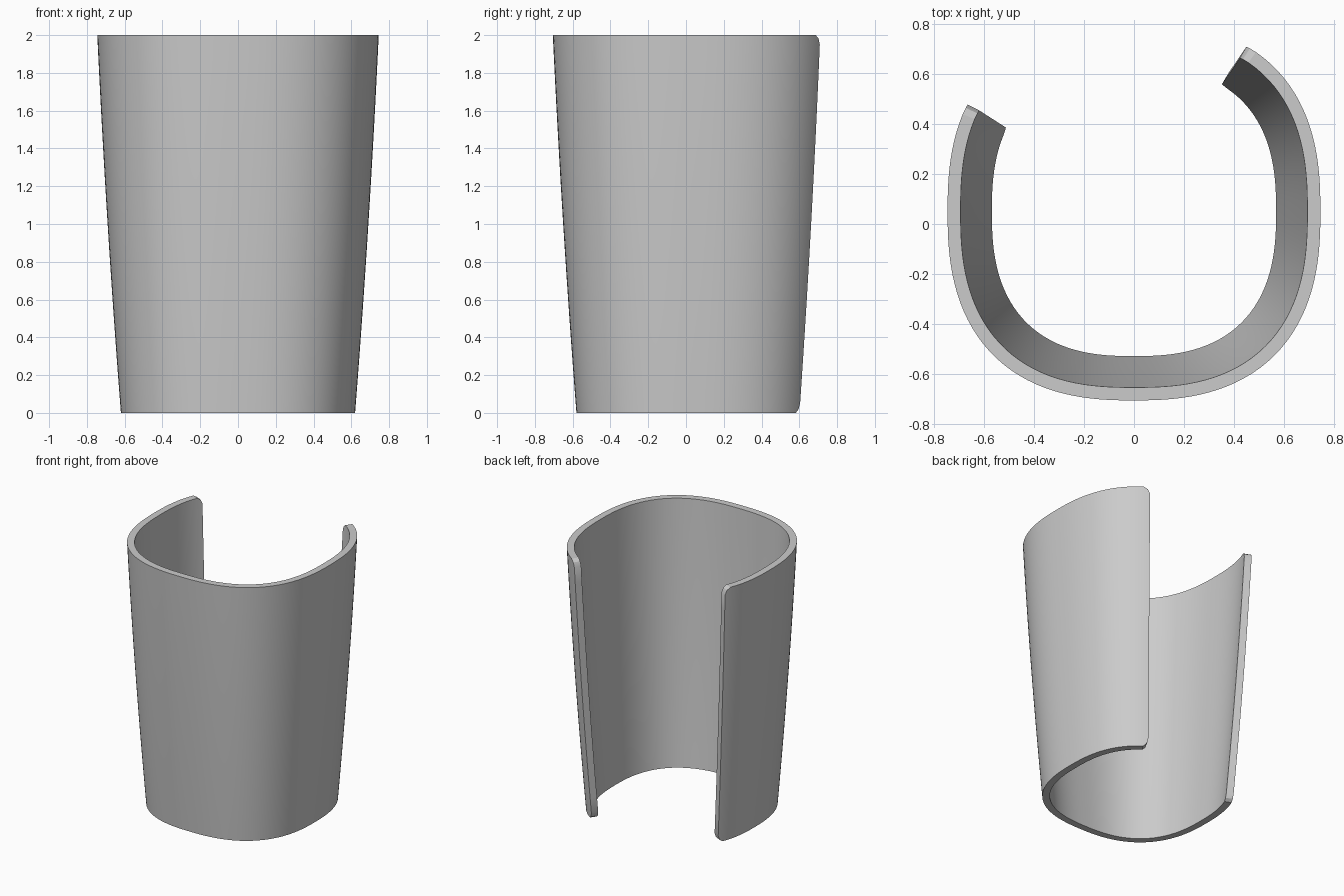
import bpy, bmesh, math
from mathutils import Vector

cube = bpy.data.objects.get("Cube")
if cube:
    bpy.data.objects.remove(cube, do_unlink=True)

HEIGHT, WALL, POWER, CENTRE_Y = 2.0, 0.052, 2.5, 0.05
START, END = math.radians(147.3 - 360), math.radians(55.7)
ROWS, COLS = 16, 96
# Distance from the open edge, and how far the rounded corner cuts in there
CORNER = [(0.0, 0.05), (0.015, 0.018), (0.042, 0.0)]


def wall_point(angle, z, inset):
    """Point on the tapered rounded-square wall, moved inward by inset."""
    t = z / HEIGHT
    flare = 0.125 * (1.25 * t - 0.25 * t * t)
    a, b = 0.62 + flare, 0.63 + flare
    c, s = math.cos(angle), math.sin(angle)
    r = (abs(c / a) ** POWER + abs(s / b) ** POWER) ** (-1 / POWER)
    x, y = r * c, r * s
    normal = Vector((math.copysign(abs(x / a) ** (POWER - 1) / a, x),
                     math.copysign(abs(y / b) ** (POWER - 1) / b, y), 0)).normalized()
    return Vector((x, y + CENTRE_Y, z)) - normal * inset


# Columns around the wall: rounded corners at both open edges, even spacing between
reach = CORNER[-1][0] / 0.78
columns = [(START + d / 0.78, cut) for d, cut in CORNER]
first, last = START + reach, END - reach
columns += [(first + (last - first) * i / COLS, 0.0) for i in range(1, COLS)]
columns += [(END - d / 0.78, cut) for d, cut in reversed(CORNER)]

bm = bmesh.new()


def sheet(inset):
    return [[bm.verts.new(wall_point(angle, cut + (HEIGHT - 2 * cut) * j / ROWS, inset))
             for j in range(ROWS + 1)] for angle, cut in columns]


def loop_of(grid):
    """Boundary vertices of a sheet, in order."""
    return ([col[0] for col in grid] + grid[-1][1:] +
            [col[-1] for col in reversed(grid[:-1])] + grid[0][-2:0:-1])


# Outer and inner skins
outer, inner = sheet(0.0), sheet(WALL)
for grid in (outer, inner):
    for p, q in zip(grid, grid[1:]):
        for j in range(ROWS):
            bm.faces.new((p[j], q[j], q[j + 1], p[j + 1]))

# Rim joining both skins
rim_out, rim_in = loop_of(outer), loop_of(inner)
for i in range(len(rim_out)):
    bm.faces.new((rim_out[i - 1], rim_out[i], rim_in[i], rim_in[i - 1]))
bmesh.ops.recalc_face_normals(bm, faces=bm.faces)

mesh = bpy.data.meshes.new("open_sleeve")
bm.to_mesh(mesh)
bm.free()
sleeve = bpy.data.objects.new("open_sleeve", mesh)
bpy.context.collection.objects.link(sleeve)

# Plain grey
grey = bpy.data.materials.new("plain_grey")
grey.use_nodes = True
colour = (0.6, 0.6, 0.6, 1)
grey.diffuse_color = colour
grey.node_tree.nodes["Principled BSDF"].inputs["Base Color"].default_value = colour
mesh.materials.append(grey)

# Smooth walls with crisp rim edges
bpy.ops.object.select_all(action="DESELECT")
sleeve.select_set(True)
bpy.context.view_layer.objects.active = sleeve
bpy.ops.object.shade_smooth_by_angle(angle=math.radians(25))
